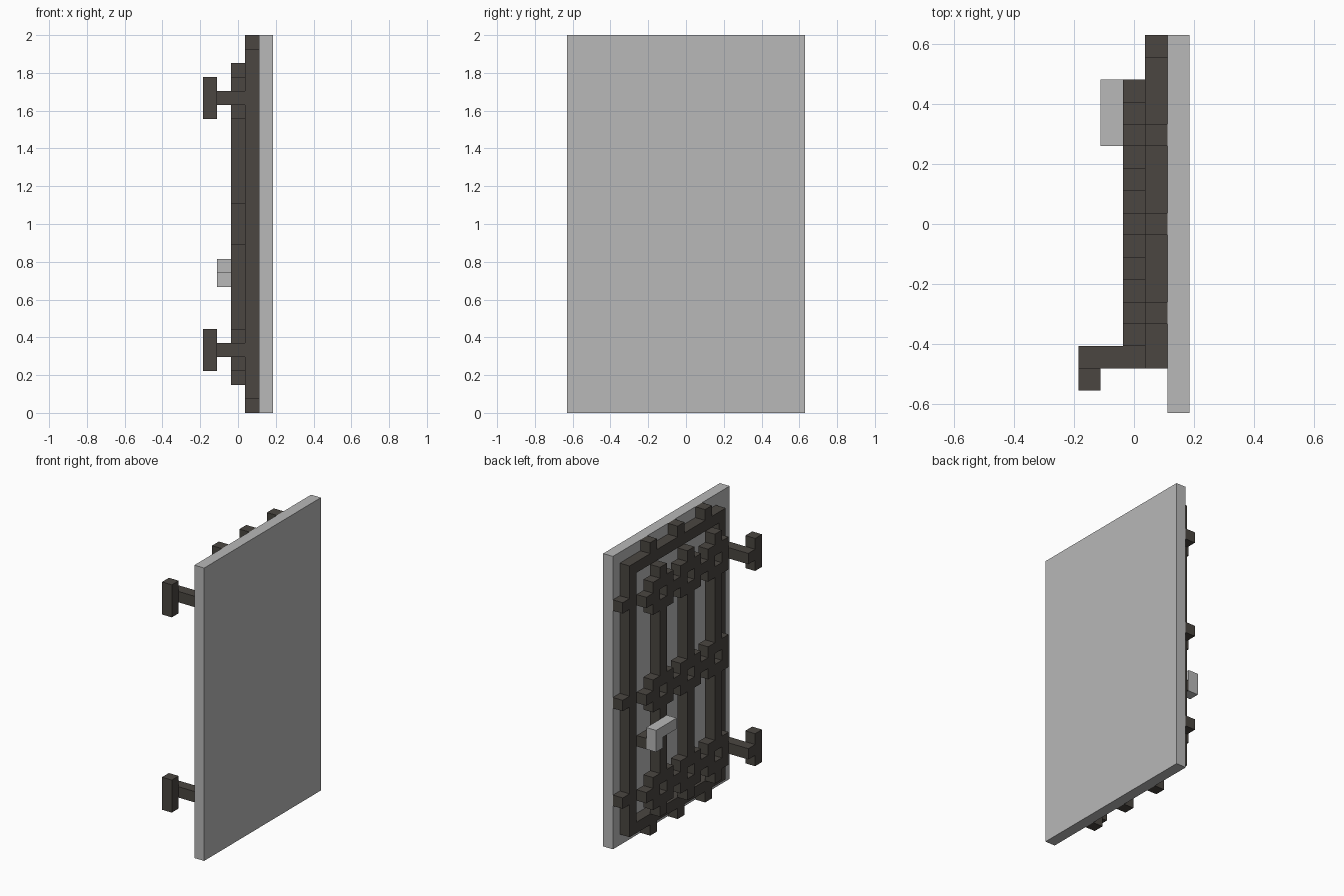
import bpy
import bmesh
from mathutils import Matrix, Vector

cube = bpy.data.objects.get("Cube")
if cube:
    bpy.data.objects.remove(cube, do_unlink=True)

U = 2 / 27          # one block; the panel is 17 wide and 27 tall
FACE_X = 1.5 * U    # inner face of the backing panel


def material(name, rgb):
    m = bpy.data.materials.new(name)
    m.use_nodes = True
    col = (*rgb, 1)
    m.diffuse_color = col
    m.node_tree.nodes["Principled BSDF"].inputs["Base Color"].default_value = col
    return m


grey = material("light grey", (0.479, 0.479, 0.479))
iron = material("dark iron", (0.069, 0.061, 0.053))


def part(name, mat, boxes):
    """Boxes are (depth0, depth1, y0, y1, z0, z1) in blocks; depth grows toward -x."""
    bm = bmesh.new()
    for d0, d1, y0, y1, z0, z1 in boxes:
        centre = Vector((FACE_X - (d0 + d1) / 2 * U,
                         ((y0 + y1) / 2 - 8.5) * U,
                         (z0 + z1) / 2 * U))
        size = Vector((d1 - d0, y1 - y0, z1 - z0)) * U
        bmesh.ops.create_cube(bm, size=1, matrix=Matrix.LocRotScale(centre, None, size))
    me = bpy.data.meshes.new(name)
    bm.to_mesh(me)
    bm.free()
    me.materials.append(mat)
    ob = bpy.data.objects.new(name, me)
    bpy.context.collection.objects.link(ob)
    return ob


COLUMNS = (4, 8, 12)    # lattice bar positions across
ROWS = (4, 13, 22)      # lattice bar positions up

# Backing panel
part("backing_panel", grey, [(-1, 0, 0, 17, 0, 27)])

# Rectangular frame lying on the panel
part("frame", iron, [
    (0, 1, 2, 3, 1, 26), (0, 1, 15, 16, 1, 26),
    (0, 1, 3, 15, 1, 2), (0, 1, 3, 15, 25, 26)])

# Small lugs outside the frame, in line with the bars
part("top_lugs", iron, [(0, 1, c, c + 1, 26, 27) for c in COLUMNS])
part("bottom_lugs", iron, [(0, 1, c, c + 1, 0, 1) for c in COLUMNS])
part("side_lugs", iron, [(0, 1, 16, 17, r, r + 1) for r in ROWS])

# Upright bars, broken where the rings sit
for n, c in enumerate(COLUMNS, 1):
    part(f"upright_bar_{n}", iron, [
        (1, 2, c, c + 1, z0, z1)
        for z0, z1 in ((2, 3), (6, 12), (15, 21), (24, 25))])

# Rows of square rings joined by short links
for n, r in enumerate(ROWS, 1):
    boxes = []
    for c in COLUMNS:
        boxes += [
            (1, 2, c - 1, c + 2, r - 1, r), (1, 2, c - 1, c + 2, r + 1, r + 2),
            (1, 2, c - 1, c, r, r + 1), (1, 2, c + 1, c + 2, r, r + 1),
            (1, 2, c + 2, c + 3, r, r + 1)]
    part(f"ring_row_{n}", iron, boxes)

# Hinges: arm plus upright end post
for name, r in (("lower", 4), ("upper", 22)):
    part(f"{name}_hinge_arm", iron, [(1, 4, 2, 3, r, r + 1)])
    part(f"{name}_hinge_post", iron, [(3, 4, 1, 2, r - 1, r + 2)])

# Handle and its mount
part("handle_mount", iron, [(1, 2, 13, 15, 9, 10)])
part("handle", grey, [(2, 3, 12, 15, 10, 11), (2, 3, 14, 15, 9, 10)])
